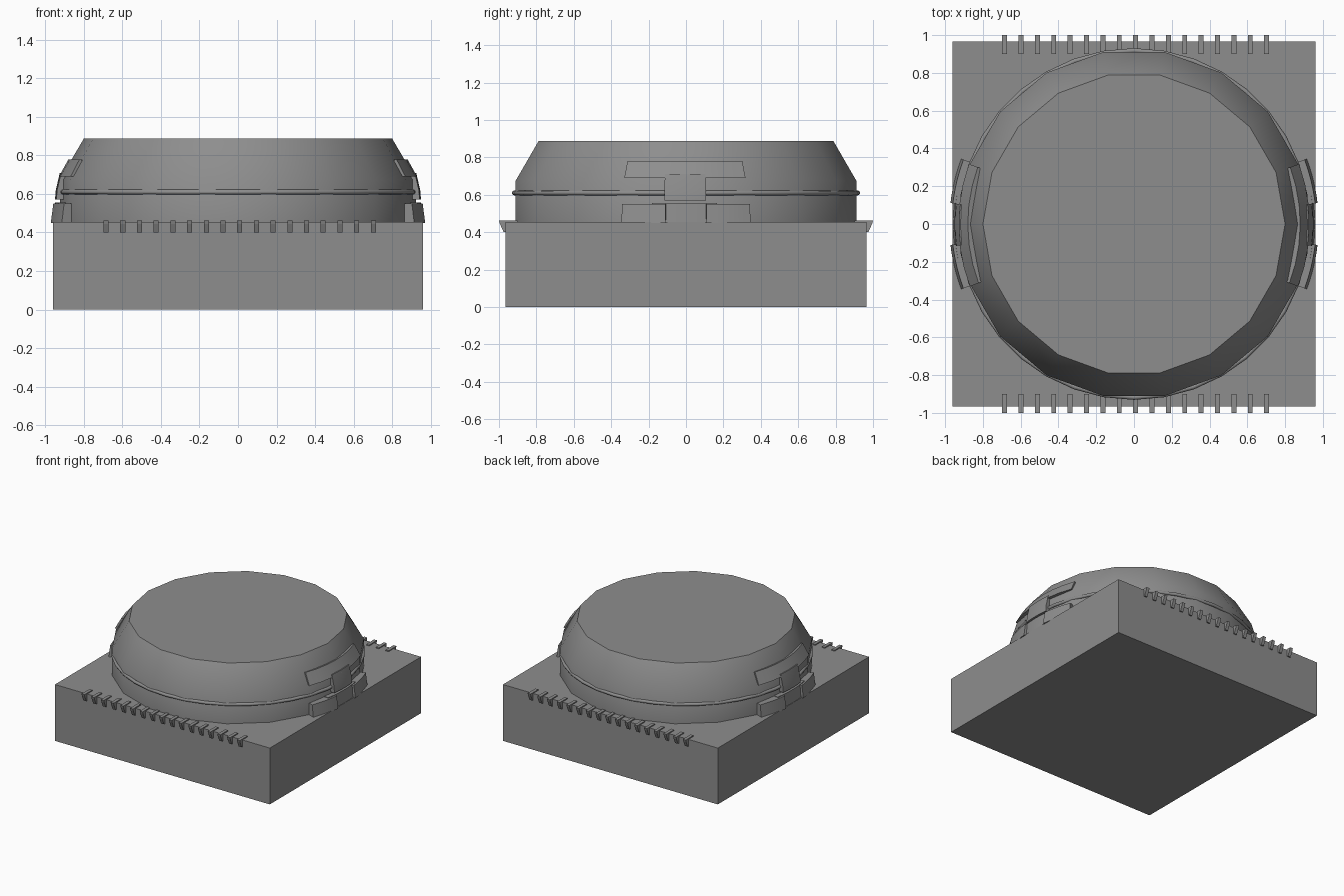
import bpy
import bmesh
from math import sin, cos, pi, radians

cube = bpy.data.objects.get("Cube")
if cube:
    bpy.data.objects.remove(cube, do_unlink=True)

grey = bpy.data.materials.new("mid_grey")
grey.use_nodes = True
colour = (0.27, 0.27, 0.27, 1)
grey.diffuse_color = colour
grey.node_tree.nodes["Principled BSDF"].inputs["Base Color"].default_value = colour


def finish(name, bm, smooth=None):
    """Turn a bmesh into a named object with the shared material."""
    bmesh.ops.recalc_face_normals(bm, faces=bm.faces)
    mesh = bpy.data.meshes.new(name)
    bm.to_mesh(mesh)
    bm.free()
    mesh.materials.append(grey)
    obj = bpy.data.objects.new(name, mesh)
    bpy.context.collection.objects.link(obj)
    if smooth:
        bpy.ops.object.select_all(action="DESELECT")
        obj.select_set(True)
        bpy.context.view_layer.objects.active = obj
        bpy.ops.object.shade_smooth_by_angle(angle=radians(smooth))
    return obj


def loft(bm, loops, closed=False):
    """Skin matching loops of points; cap the ends unless closed."""
    rings = [[bm.verts.new(p) for p in loop] for loop in loops]
    n = len(rings[0])
    pairs = list(zip(rings, rings[1:]))
    if closed:
        pairs.append((rings[-1], rings[0]))
    for a, b in pairs:
        for i in range(n):
            j = (i + 1) % n
            bm.faces.new((a[i], a[j], b[j], b[i]))
    if not closed:
        bm.faces.new(rings[0])
        bm.faces.new(rings[-1])


def circle(r, z, sides):
    return [(r * cos(2 * pi * i / sides), r * sin(2 * pi * i / sides), z)
            for i in range(sides)]


def arc_plate(name, profile, start, end, side):
    """Sweep an (r, z) section about the z axis between two angles."""
    bm = bmesh.new()
    steps = 6
    loops = []
    for k in range(steps + 1):
        a = radians(start + (end - start) * k / steps)
        loops.append([(side * r * cos(a), r * sin(a), z) for r, z in profile])
    loft(bm, loops)
    return finish(name, bm, 25)


# Square base block
bm = bmesh.new()
bmesh.ops.create_cube(bm, size=1)
bmesh.ops.scale(bm, vec=(1.92, 1.93, 0.455), verts=bm.verts)
bmesh.ops.translate(bm, vec=(0, 0, 0.2275), verts=bm.verts)
finish("base_block", bm)

# Round housing with a tapered shoulder and flat lid
bm = bmesh.new()
loft(bm, [circle(r, z, 18) for r, z in
          ((0.925, 0.44), (0.925, 0.675), (0.8, 0.888))])
finish("round_housing", bm, 40)

# Thin raised band around the housing
bm = bmesh.new()
loft(bm, [circle(0.918 + 0.013 * cos(a), 0.61 + 0.013 * sin(a), 36)
          for a in (2 * pi * k / 8 for k in range(8))], closed=True)
finish("housing_band", bm, 50)

# Latch on each side: foot, two wings, stem and curved cross plate
for label, side in (("left", 1), ("right", -1)):
    foot = ((0.9, 0.45), (0.958, 0.45), (0.95, 0.555), (0.9, 0.555))
    arc_plate(label + "_latch_foot", foot, -11, 10, side)
    wing = ((0.9, 0.45), (0.978, 0.45), (0.965, 0.55), (0.9, 0.55))
    for where, sign in (("back", 1), ("front", -1)):
        arc_plate(f"{label}_latch_{where}_wing", wing, sign * 6.5, sign * 20.7, side)
    stem = ((0.9, 0.57), (0.95, 0.57), (0.946, 0.62), (0.925, 0.71), (0.89, 0.71))
    arc_plate(label + "_latch_stem", stem, -7, 6.5, side)
    plate = ((0.9, 0.69), (0.93, 0.69), (0.88, 0.78), (0.85, 0.77))
    arc_plate(label + "_latch_cross_plate", plate, -20.8, 20, side)

# Rows of small hooked teeth along the front and back edges
section = ((0.9, 0.463), (1.0, 0.463), (0.995, 0.445), (0.975, 0.4), (0.9, 0.4))
for label, side in (("front", -1), ("back", 1)):
    bm = bmesh.new()
    for i in range(17):
        x = -0.685 + 0.0867 * i
        loft(bm, [[(x + dx, side * y, z) for y, z in section]
                  for dx in (-0.013, 0.013)])
    finish(label + "_teeth", bm)
